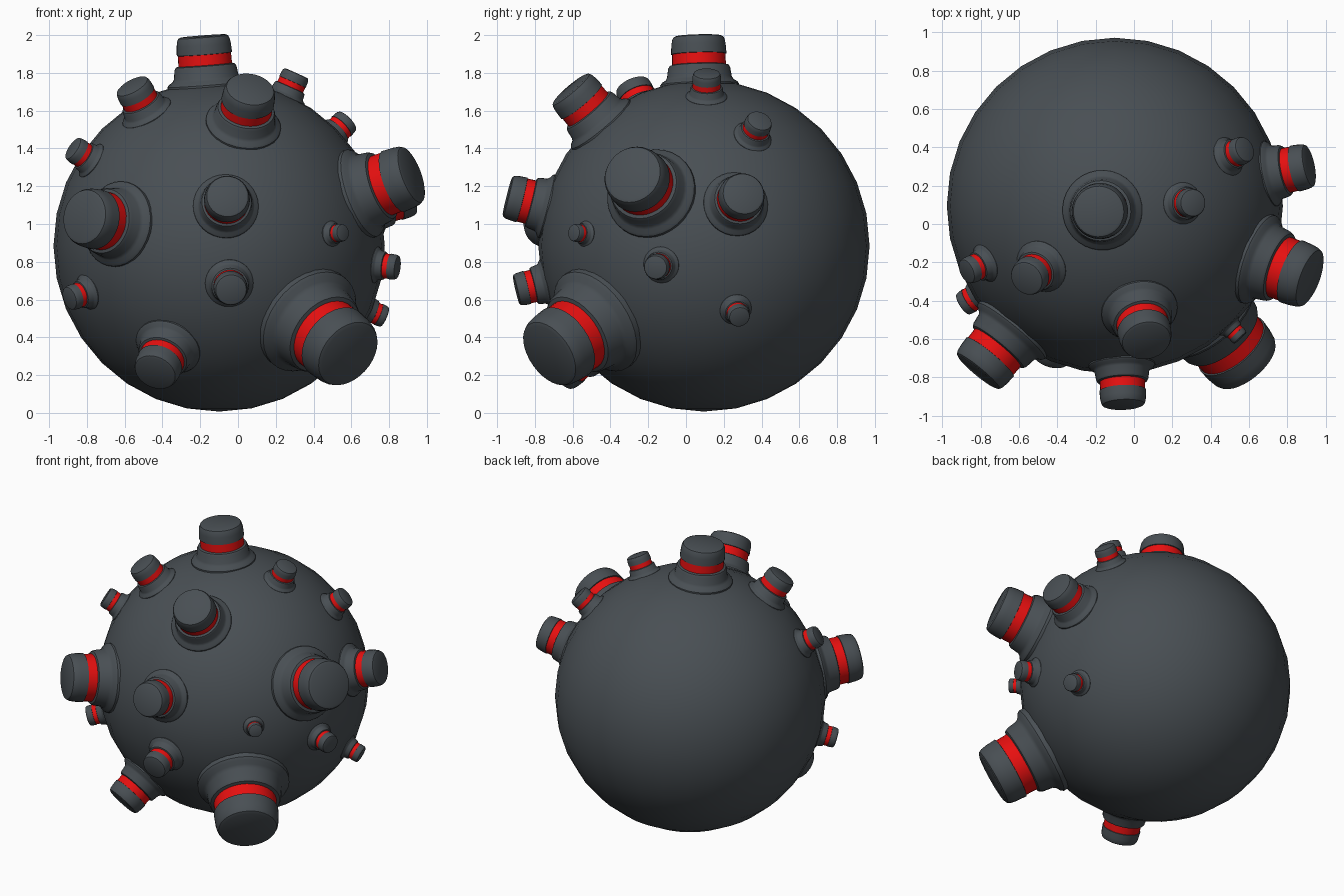
import bpy, bmesh, math
from mathutils import Vector

if "Cube" in bpy.data.objects:
    bpy.data.objects.remove(bpy.data.objects["Cube"])

CENTRE = Vector((-0.1, 0.095, 0.884))
RADIUS = 0.877


def material(name, rgb):
    m = bpy.data.materials.new(name)
    m.diffuse_color = (*rgb, 1)
    m.use_nodes = True
    m.node_tree.nodes["Principled BSDF"].inputs["Base Color"].default_value = m.diffuse_color
    return m


dark = material("dark slate", (0.066, 0.078, 0.088))
red = material("red", (0.8, 0.005, 0.005))

# Main ball
bpy.ops.mesh.primitive_uv_sphere_add(segments=32, ring_count=16, radius=RADIUS, location=CENTRE)
ball = bpy.context.object
ball.name = "ball"
ball.data.materials.append(dark)
bpy.ops.object.shade_smooth()

# Stud cross-section (radius, height), in units of the cap radius.
# Height 0 is the ball surface.
PROFILE = [(1.42, -0.40), (1.42, -0.13), (1.36, -0.05), (1.24, 0.02),
           (1.17, 0.12), (1.12, 0.46), (1.07, 0.55), (0.97, 0.58),
           (0.96, 0.96), (1.00, 0.97), (0.98, 1.30), (0.95, 1.48),
           (0.90, 1.58), (0.81, 1.62), (0, 1.62)]
RED_BAND = 7          # profile span that is painted red


def stud(name, direction, size, sides=32):
    bm = bmesh.new()
    rings = []
    for r, h in PROFILE[:-1]:
        rings.append([bm.verts.new((r * size * math.cos(a), r * size * math.sin(a), h * size))
                      for a in (2 * math.pi * i / sides for i in range(sides))])
    for k in range(len(rings) - 1):
        for i in range(sides):
            j = (i + 1) % sides
            f = bm.faces.new((rings[k][i], rings[k][j], rings[k + 1][j], rings[k + 1][i]))
            f.material_index = 1 if k == RED_BAND else 0
    bm.faces.new(rings[-1])
    mesh = bpy.data.meshes.new(name)
    bm.to_mesh(mesh)
    bm.free()
    mesh.materials.append(dark)
    mesh.materials.append(red)
    ob = bpy.data.objects.new(name, mesh)
    bpy.context.collection.objects.link(ob)
    d = Vector(direction).normalized()
    ob.rotation_euler = d.to_track_quat('Z', 'Y').to_euler()
    ob.location = CENTRE + d * RADIUS
    bpy.ops.object.select_all(action='DESELECT')
    ob.select_set(True)
    bpy.context.view_layer.objects.active = ob
    bpy.ops.object.shade_smooth_by_angle(angle=math.radians(35))


# Studs: direction from the ball centre, cap radius
STUDS = [
    ((-0.085, -0.03, 1.11), 0.147),
    ((0.164, -0.70, 0.825), 0.141),
    ((-0.685, -0.83, 0.148), 0.16),
    ((0.045, -1.05, 0.265), 0.122),
    ((0.064, -1.00, -0.235), 0.09),
    ((-0.339, -0.77, -0.67), 0.125),
    ((0.64, -0.767, -0.535), 0.21),
    ((1.04, -0.386, 0.385), 0.172),
    ((1.03, 0.213, 0.28), 0.122),
    ((0.40, 0.015, 0.894), 0.077),
    ((0.655, 0.285, 0.64), 0.073),
    ((0.656, -0.69, 0.07), 0.048),
    ((0.955, -0.26, -0.115), 0.068),
    ((0.884, 0.19, -0.38), 0.06),
    ((-0.455, -0.375, 0.836), 0.1),
    ((-0.745, -0.33, 0.497), 0.072),
    ((-0.77, -0.50, -0.27), 0.068),
]
for n, (direction, size) in enumerate(STUDS, 1):
    stud(f"stud_{n}", direction, size)
